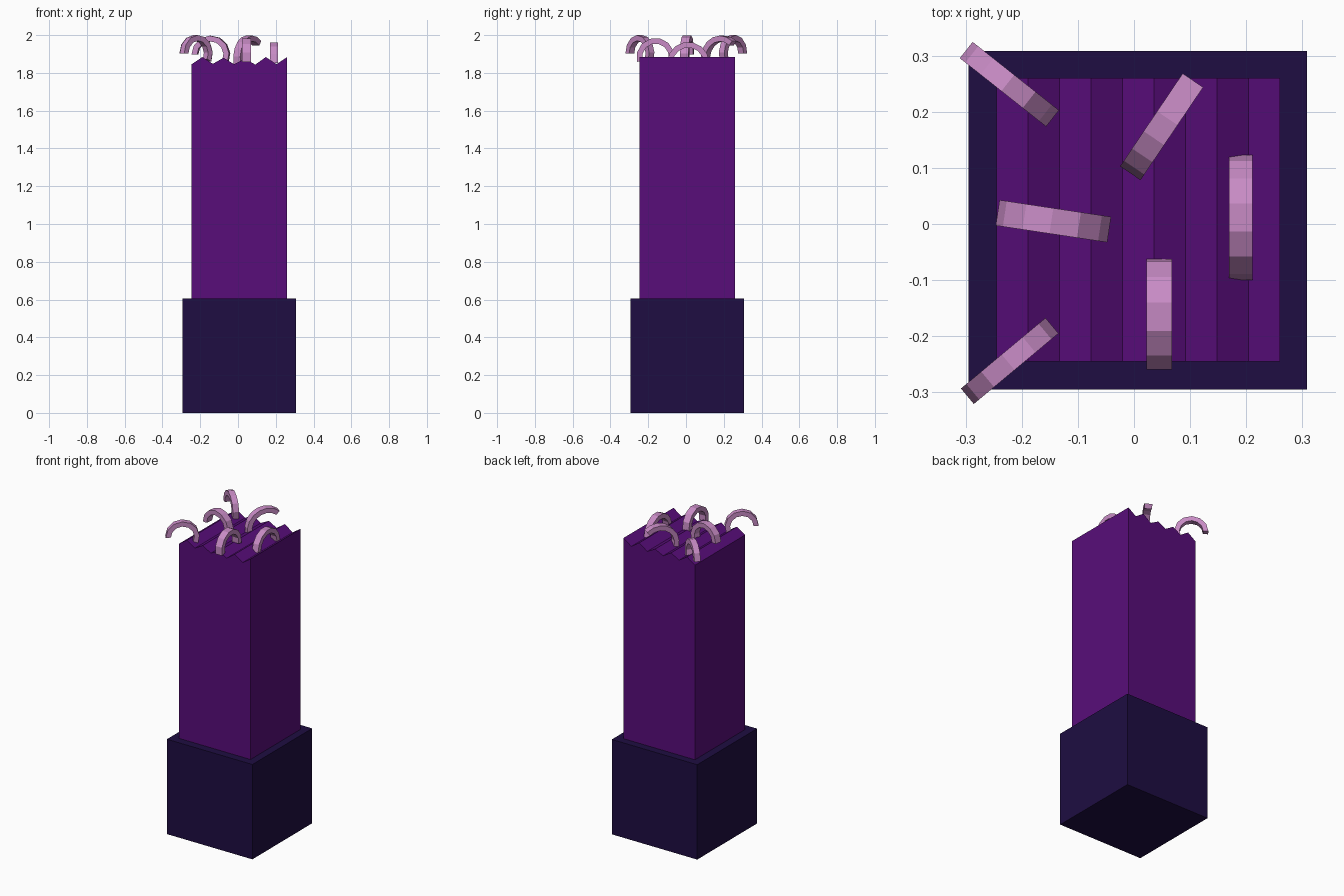
import bpy, bmesh
from math import cos, sin, radians
from mathutils import Vector

if "Cube" in bpy.data.objects:
    bpy.data.objects.remove(bpy.data.objects["Cube"])


def material(name, rgb):
    m = bpy.data.materials.new(name)
    m.diffuse_color = (*rgb, 1)
    m.use_nodes = True
    m.node_tree.nodes["Principled BSDF"].inputs["Base Color"].default_value = m.diffuse_color
    return m


NAVY = material("navy", (0.013, 0.004, 0.054))
PURPLE = material("purple", (0.098, 0.004, 0.195))
PINK = material("pink", (0.58, 0.26, 0.56))


def extrude_profile(name, points, offset, mat):
    """Close a planar outline and extrude it along the offset vector."""
    bm = bmesh.new()
    face = bm.faces.new([bm.verts.new(p) for p in points])
    new = bmesh.ops.extrude_face_region(bm, geom=[face])["geom"]
    bmesh.ops.translate(bm, vec=offset,
                        verts=[v for v in new if isinstance(v, bmesh.types.BMVert)])
    bmesh.ops.recalc_face_normals(bm, faces=bm.faces)
    mesh = bpy.data.meshes.new(name)
    bm.to_mesh(mesh)
    bm.free()
    mesh.materials.append(mat)
    obj = bpy.data.objects.new(name, mesh)
    bpy.context.collection.objects.link(obj)
    return obj


# Square base block
lo, hi = -0.295, 0.308
extrude_profile("base", [(lo, lo, 0), (hi, lo, 0), (hi, hi, 0), (lo, hi, 0)],
                Vector((0, 0, 0.605)), NAVY)

# Column with a zigzag top running front to back
c0, c1 = -0.245, 0.26
peaks = [1.846, 1.884, 1.848, 1.88, 1.846, 1.874, 1.844, 1.884, 1.846, 1.884]
zigzag = [(c0 + (c1 - c0) * i / 9, c0, z) for i, z in enumerate(peaks)]
extrude_profile("column", [(c1, c0, 0.605), (c0, c0, 0.605)] + zigzag,
                Vector((0, c1 - c0, 0)), PURPLE)


def curl(name, tip, root, width, top, start=0, end=195, thick=0.03, segments=7):
    """Flat strip bent into an arch from a free tip down to its root."""
    tip, root = Vector((*tip, 0)), Vector((*root, 0))
    along = (tip - root).normalized()
    side = Vector((-along.y, along.x, 0)) * width
    r = (tip - root).length / (1 + cos(radians(start)))
    centre = root + along * r + Vector((0, 0, top - r)) - side / 2
    angles = [radians(start + (end - start) * i / segments) for i in range(segments + 1)]

    def ring(rad):
        return [centre + along * rad * cos(a) + Vector((0, 0, rad * sin(a))) for a in angles]

    extrude_profile(name, ring(r) + ring(r - thick)[::-1], side, PINK)


# Curls growing from the top
curl("curl_back_left", (-0.299, 0.31), (-0.145, 0.188), 0.037, 2.0, end=205)
curl("curl_front_left", (-0.297, -0.307), (-0.146, -0.181), 0.036, 2.0, end=205)
curl("curl_middle_left", (-0.243, 0.02), (-0.044, -0.01), 0.046, 1.997, end=205)
curl("curl_back", (0.105, 0.256), (-0.007, 0.09), 0.044, 1.997, start=50)
curl("curl_front", (0.045, -0.062), (0.045, -0.262), 0.046, 1.985, start=-10)
curl("curl_right", (0.19, 0.123), (0.19, -0.1), 0.042, 1.964, end=180)
